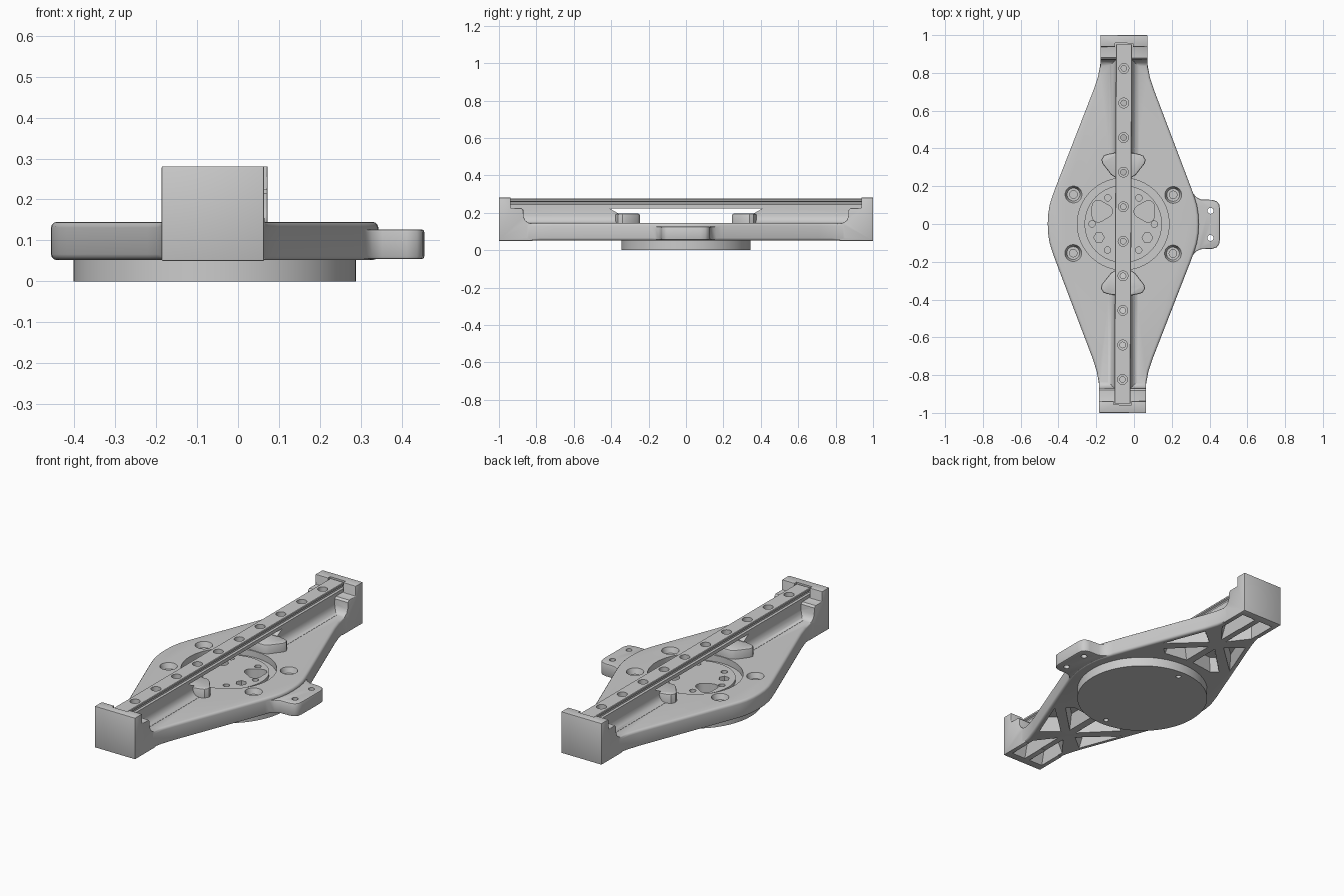
import bpy, bmesh, math
from mathutils import Matrix, Vector

if "Cube" in bpy.data.objects:
    bpy.data.objects.remove(bpy.data.objects["Cube"])

grey = bpy.data.materials.new("plain grey")
grey.use_nodes = True
COLOR = (0.6, 0.6, 0.6, 1)
grey.diffuse_color = COLOR
grey.node_tree.nodes["Principled BSDF"].inputs["Base Color"].default_value = COLOR

# The plate sits slightly off centre, turned a touch
PLACE = Matrix.Translation((-0.057, 0, 0)) @ Matrix.Rotation(-0.0045, 4, "Z")


def add_loft(bm, rings):
    """Closed solid through matching rings of points."""
    loops = [[bm.verts.new(p) for p in ring] for ring in rings]
    n = len(loops[0])
    bm.faces.new(loops[0])
    bm.faces.new(loops[-1])
    for a, b in zip(loops, loops[1:]):
        for i in range(n):
            j = (i + 1) % n
            bm.faces.new((a[i], a[j], b[j], b[i]))


def solid(name, lofts):
    bm = bmesh.new()
    for rings in lofts:
        add_loft(bm, rings)
    bmesh.ops.recalc_face_normals(bm, faces=bm.faces)
    mesh = bpy.data.meshes.new(name)
    bm.to_mesh(mesh)
    bm.free()
    mesh.materials.append(grey)
    ob = bpy.data.objects.new(name, mesh)
    bpy.context.collection.objects.link(ob)
    return ob


def prism(pts, z0, z1, shrink=1.0):
    """Upright prism; its top can shrink toward the middle."""
    c = sum((Vector(p) for p in pts), Vector((0, 0))) / len(pts)
    top = [c + (Vector(p) - c) * shrink for p in pts]
    return [[(x, y, z0) for x, y in pts], [(x, y, z1) for x, y in top]]


def disc(x, y, r, z0, z1, n=24, lobes=0.0, r1=None):
    def ring(rad, z):
        out = []
        for i in range(n):
            a = 2 * math.pi * i / n
            q = rad * (1 + lobes * math.cos(3 * a))
            out.append((x + q * math.cos(a), y + q * math.sin(a), z))
        return out
    return [ring(r, z0), ring(r1 or r, z1)]


def apply(ob, kind, **settings):
    mod = ob.modifiers.new("step", kind)
    for key, value in settings.items():
        setattr(mod, key, value)
    bpy.context.view_layer.objects.active = ob
    bpy.ops.object.modifier_apply(modifier=mod.name)


def bevel(ob, width, segments=3):
    apply(ob, "BEVEL", width=width, segments=segments, limit_method="ANGLE",
          angle_limit=math.radians(50))


def combine(ob, name, lofts, operation="DIFFERENCE", round_edge=0):
    """Join or cut one part; a solver that loses the part is replaced by the next."""
    other = solid(name, lofts)
    if round_edge:
        bevel(other, round_edge, 2)
    before = ob.data.copy()
    least = 0.6 * len(before.polygons)
    for solver in ("MANIFOLD", "EXACT", "FLOAT"):
        apply(ob, "BOOLEAN", object=other, operation=operation, solver=solver)
        if len(ob.data.polygons) > least:
            break
        ob.data = before.copy()
    bpy.data.objects.remove(other)


def finish(ob):
    ob.data.transform(PLACE)
    bpy.ops.object.select_all(action="DESELECT")
    ob.select_set(True)
    bpy.context.view_layer.objects.active = ob
    bpy.ops.object.shade_smooth_by_angle(angle=math.radians(35))


# Diamond plate
quarter = [(0.122, 0.995), (0.122, 0.88), (0.126, 0.84), (0.137, 0.78), (0.16, 0.71),
           (0.36, 0.19), (0.378, 0.14), (0.39, 0.1), (0.398, 0.05)]
right = quarter + [(0.4, 0)] + [(x, -y) for x, y in reversed(quarter)]
outline = right + [(-x, -y) for x, y in right]
body = solid("plate", [prism(outline, 0.052, 0.145)])
bevel(body, 0.014)

# Side tab
half_tab = [(0.3, 0.22), (0.36, 0.175), (0.385, 0.145), (0.41, 0.132), (0.47, 0.13),
            (0.495, 0.122), (0.508, 0.105), (0.512, 0.08)]
tab = half_tab + [(x, -y) for x, y in reversed(half_tab)]
combine(body, "side_tab", [prism(tab, 0.054, 0.127)], "UNION", 0.007)

# Stepped end block profile, coved into the plate
step = [(1, 0.05), (1, 0.281), (0.938, 0.281), (0.938, 0.225), (0.88, 0.225), (0.87, 0.215),
        (0.868, 0.18), (0.86, 0.16), (0.845, 0.148), (0.82, 0.14), (0.82, 0.05)]


# Spine section with flared feet
def spine_ring(y, top):
    half = [(0.08, 0.13), (0.078, 0.146), (0.06, 0.152), (0.048, 0.168), (0.043, 0.185), (0.043, top)]
    return [(x, y, z) for x, z in half] + [(-x, y, z) for x, z in reversed(half)]


# Fan-shaped pad outline
half_pad = [(0.045, 0.247), (0.065, 0.26), (0.112, 0.32), (0.117, 0.34), (0.105, 0.362),
            (0.085, 0.37), (0.05, 0.377)]
pad = half_pad + [(-x, y) for x, y in reversed(half_pad)]

for s in (1, -1):
    block = [[(x, s * y, z) for y, z in step] for x in (-0.125, 0.125)]
    combine(body, "end_block", [block], "UNION", 0.003)
    spine = [spine_ring(s * y, z) for y, z in ((0.365, 0.198), (0.41, 0.224), (0.9, 0.224))]
    combine(body, "spine", [spine], "UNION")
    combine(body, "pad", [prism([(x, s * y) for x, y in pad], 0.132, 0.195)], "UNION", 0.008)

# Tapered pockets between the underside ribs
pockets = [
    [(0.014, 0.39), (0.014, 0.59), (0.2, 0.405), (0.16, 0.37)],
    [(0.04, 0.62), (0.24, 0.435), (0.138, 0.7)],
    [(0.012, 0.66), (0.104, 0.78), (0.104, 0.965), (0.012, 0.965)],
]
combine(body, "pocket_cutter", [prism([(sx * x, sy * y) for x, y in p], 0.03, 0.125, 0.62)
                                for p in pockets for sx in (1, -1) for sy in (1, -1)])

# Central recess, rail slots, tab holes and screw seats
cuts = [disc(0, 0, 0.243, 0.11, 0.16, 64)]
for s in (1, -1):
    cuts.append(prism([(x, s * y) for x, y in ((-0.048, 0.92), (0.048, 0.92), (0.048, 0.957), (-0.048, 0.957))],
                      0.226, 0.3))
    cuts.append(disc(0.462, s * 0.072, 0.016, 0.03, 0.2))
    for t in (1, -1):
        cuts.append(disc(t * 0.264, s * 0.155, 0.034, 0.115, 0.16, r1=0.05))
combine(body, "top_cutter", cuts)
combine(body, "screw_cutter", [disc(t * 0.264, s * 0.155, 0.02, 0.075, 0.16) for s in (1, -1) for t in (1, -1)])

# Round hub in the recess, with its openings
hub = solid("hub", [disc(0, 0, 0.205, 0.1, 0.126, 64)])
small = [(0.165 * math.cos(i * math.pi / 3), 0.16 * math.sin(i * math.pi / 3), 0.017, 16, 0) for i in range(6)]
large = [(s * 0.118, 0.067, 0.054, 30, -s * 0.14) for s in (1, -1)]
large += [(s * 0.128, -0.072, 0.028, 6, 0) for s in (1, -1)]
for group in (small, large):
    combine(hub, "hub_cutter", [disc(x, y, r, 0.06, 0.2, n, k) for x, y, r, n, k in group])
    combine(body, "floor_cutter", [disc(x, y, r, 0.065, 0.118, n, k) for x, y, r, n, k in group])
finish(body)
finish(hub)

# Round base disc with small sockets underneath
base = solid("base_disc", [disc(0, 0, 0.345, 0, 0.06, 96)])
combine(base, "socket_cutter", [disc(0, y, 0.014, -0.02, 0.03, 16) for y in (-0.3, 0.3)])
finish(base)

# Grooved guide rail with ten counterbored holes
half_rail = [(0.043, 0.224), (0.043, 0.243), (0.034, 0.248), (0.034, 0.258), (0.043, 0.263),
             (0.043, 0.272), (0.04, 0.275)]
profile = half_rail + [(-x, z) for x, z in reversed(half_rail)]
rail = solid("guide_rail", [[[(x, y, z) for x, z in profile] for y in (-0.95, 0.95)]])
rows = [(i - 4.5) * 0.183 for i in range(10)]
combine(rail, "bore_cutter", [disc(0, y, 0.026, 0.25, 0.3) for y in rows])
combine(rail, "hole_cutter", [disc(0, y, 0.015, 0.2, 0.29, 16) for y in rows])
finish(rail)
